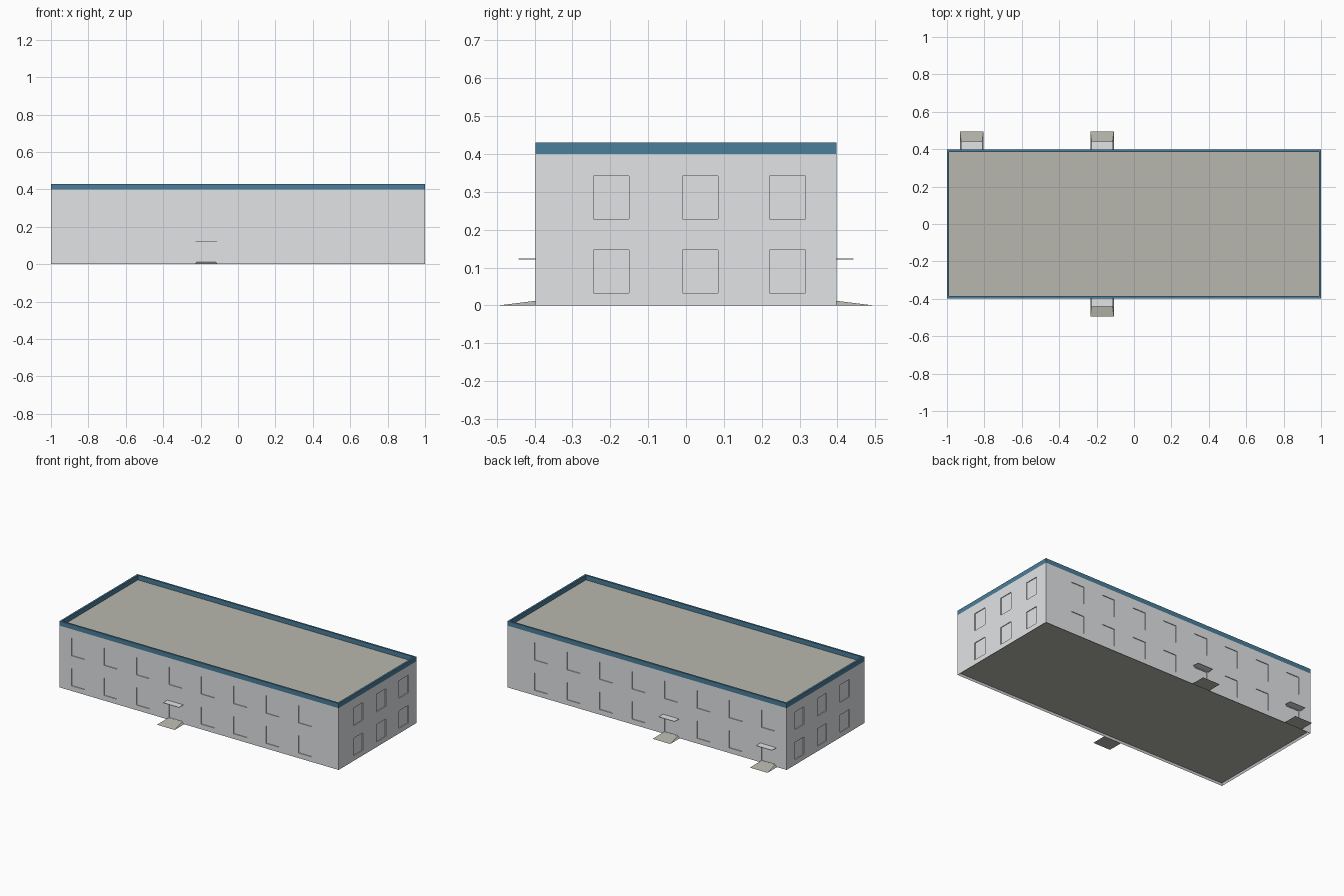
import bpy, bmesh

if "Cube" in bpy.data.objects:
    bpy.data.objects.remove(bpy.data.objects["Cube"])


def mat(name, rgb):
    m = bpy.data.materials.new(name)
    m.diffuse_color = (*rgb, 1)
    m.use_nodes = True
    m.node_tree.nodes["Principled BSDF"].inputs["Base Color"].default_value = m.diffuse_color
    return m


GREY = mat("light grey wall", (0.76, 0.77, 0.79))
TAUPE = mat("taupe concrete", (0.48, 0.475, 0.42))
BLUE = mat("blue trim", (0.071, 0.212, 0.328))

W, D, H, TOP, T = 1.0, 0.398, 0.40, 0.43, 0.012   # half width, half depth, heights, wall


def finish(name, bm, *mats):
    me = bpy.data.meshes.new(name)
    bmesh.ops.recalc_face_normals(bm, faces=bm.faces)
    bm.to_mesh(me)
    bm.free()
    for m in mats:
        me.materials.append(m)
    ob = bpy.data.objects.new(name, me)
    bpy.context.collection.objects.link(ob)
    return ob


def add_box(bm, x0, x1, y0, y1, z0, z1):
    vs = bmesh.ops.create_cube(bm, size=1)["verts"]
    for v in vs:
        v.co = (x1 if v.co.x > 0 else x0, y1 if v.co.y > 0 else y0, z1 if v.co.z > 0 else z0)


# Wall block with taupe roof deck and recessed underside
bm = bmesh.new()
add_box(bm, -W, W, -D, D, 0, H)
bm.normal_update()
for sign in (1, -1):
    face = next(f for f in bm.faces if f.normal.z * sign > 0.9)
    bmesh.ops.inset_region(bm, faces=[face], thickness=T)
    face.material_index = 1
    if sign < 0:
        for v in face.verts:
            v.co.z = T
walls = finish("walls", bm, GREY, TAUPE)

# Shallow window and door recesses
DEPTH, HW = 0.005, 0.047
ROWS = ((0.033, 0.146), (0.228, 0.342))
COLS = [-0.868 + 0.2325 * i for i in range(8)]
DOORS = [(-1, 3), (1, 3), (1, 0)]               # wall side, column
bm = bmesh.new()
for s in (-1, 1):
    for r, (z0, z1) in enumerate(ROWS):
        for i, x in enumerate(COLS):
            a, b = sorted((s * (D - DEPTH), s * (D + 0.05)))
            if r == 0 and (s, i) in DOORS:
                add_box(bm, x - HW, x + HW, a, b, 0.0125, 0.118)
            else:
                add_box(bm, x - HW, x + HW, a, b, z0, z1)
        for y in (-0.1975, 0.0375, 0.268):
            a, b = sorted((s * (W - DEPTH), s * (W + 0.05)))
            add_box(bm, a, b, y - HW, y + HW, z0, z1)
cutter = finish("opening_cutter", bm, GREY)
cutter.hide_render = True
mod = walls.modifiers.new("openings", "BOOLEAN")
mod.operation, mod.solver, mod.object = "DIFFERENCE", "EXACT", cutter
bpy.context.view_layer.objects.active = walls
bpy.ops.object.modifier_apply(modifier=mod.name)
bpy.data.objects.remove(cutter)

# Blue parapet: four loops of a rectangular ring, bridged round
bm = bmesh.new()
loops = [[bm.verts.new((sx * (W - t), sy * (D - t), z))
          for sx, sy in ((-1, -1), (1, -1), (1, 1), (-1, 1))]
         for t, z in ((0, H), (0, TOP), (T, TOP), (T, H))]
for k in range(4):
    p, q = loops[k], loops[(k + 1) % 4]
    for i in range(4):
        j = (i + 1) % 4
        bm.faces.new((p[i], p[j], q[j], q[i]))
finish("parapet", bm, BLUE)

# Entrance canopies and ramps
for n, (s, i) in enumerate(DOORS):
    x = COLS[i]
    bm = bmesh.new()
    a, b = sorted((s * D, s * (D + 0.044)))
    add_box(bm, x - 0.057, x + 0.057, a, b, 0.1215, 0.1245)
    finish(f"canopy_{n + 1}", bm, GREY)

    bm = bmesh.new()
    far = s * (D + 0.097)
    p = [bm.verts.new(c) for c in (
        (x - 0.063, s * D, 0), (x + 0.063, s * D, 0), (x + 0.063, far, 0), (x - 0.063, far, 0),
        (x - 0.05, s * D, T), (x + 0.05, s * D, T))]
    for f in ((0, 1, 2, 3), (0, 1, 5, 4), (4, 5, 2, 3), (0, 4, 3), (1, 2, 5)):
        bm.faces.new([p[k] for k in f])
    finish(f"ramp_{n + 1}", bm, TAUPE)
